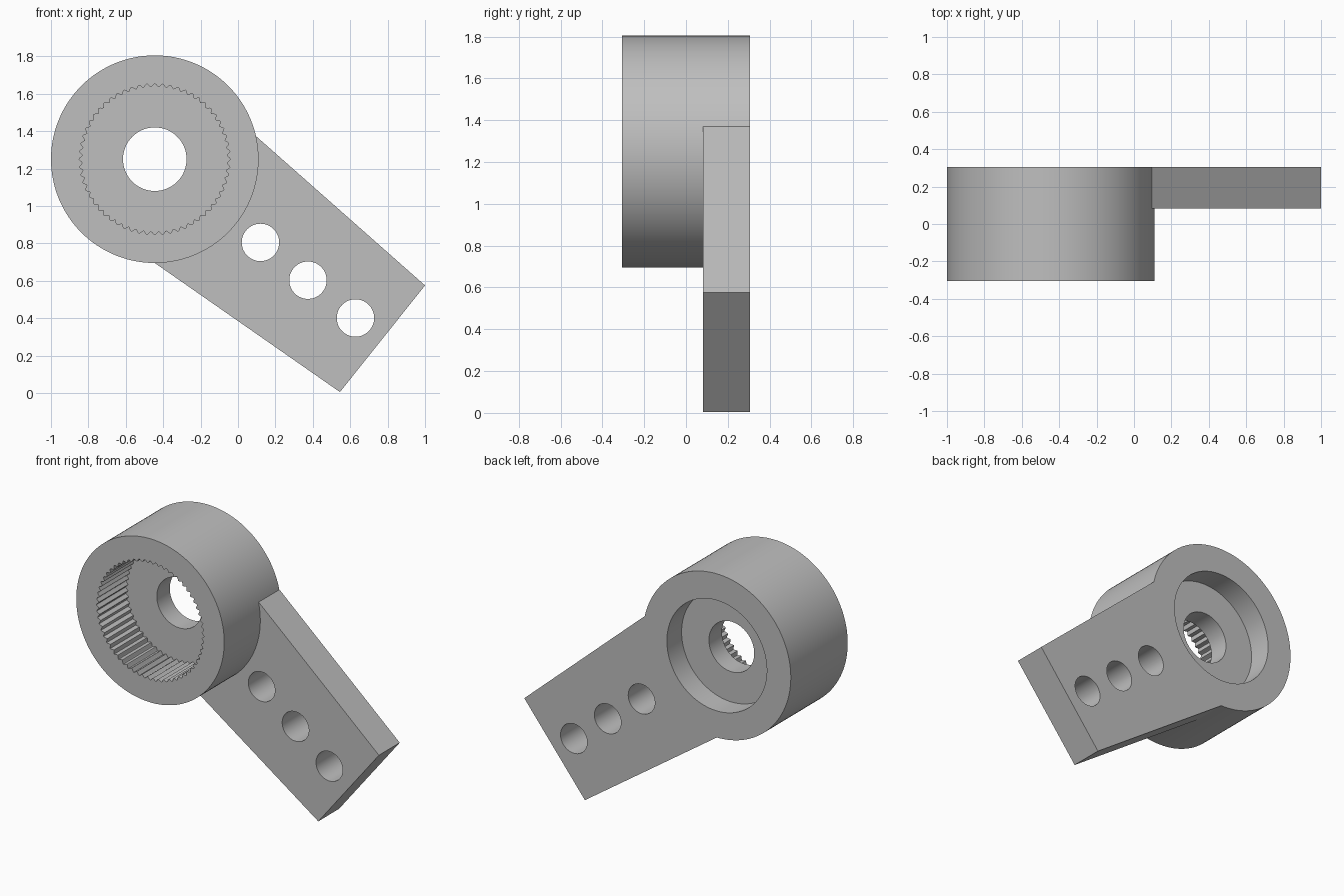
import bpy, bmesh, math

cube = bpy.data.objects.get("Cube")
if cube:
    bpy.data.objects.remove(cube, do_unlink=True)

CX, CZ = -0.445, 1.25         # barrel axis
FRONT, BACK = -0.305, 0.305   # barrel faces
ARM_FRONT = 0.082
OVER = 0.1                    # cutter overshoot

grey = bpy.data.materials.new("plain grey")
colour = (0.52, 0.52, 0.52, 1)
grey.diffuse_color = colour
grey.use_nodes = True
grey.node_tree.nodes["Principled BSDF"].inputs["Base Color"].default_value = colour


def prism(name, outline, y0, y1):
    """Solid made by extruding an x-z outline along y."""
    bm = bmesh.new()
    face = bm.faces.new([bm.verts.new((x, y0, z)) for x, z in outline])
    moved = bmesh.ops.extrude_face_region(bm, geom=[face])["geom"]
    bmesh.ops.translate(bm, vec=(0, y1 - y0, 0),
                        verts=[v for v in moved if isinstance(v, bmesh.types.BMVert)])
    bmesh.ops.recalc_face_normals(bm, faces=bm.faces)
    mesh = bpy.data.meshes.new(name)
    bm.to_mesh(mesh)
    bm.free()
    mesh.materials.append(grey)
    obj = bpy.data.objects.new(name, mesh)
    bpy.context.collection.objects.link(obj)
    return obj


def ring(cx, cz, radius, count=96):
    """Circle outline; radius may be a function of the angle."""
    pts = []
    for i in range(count):
        a = math.tau * i / count
        r = radius(a) if callable(radius) else radius
        pts.append((cx + r * math.cos(a), cz + r * math.sin(a)))
    return pts


def combine(target, tool, operation):
    mod = target.modifiers.new(tool.name, 'BOOLEAN')
    mod.operation = operation
    mod.solver = 'EXACT'
    mod.object = tool
    bpy.context.view_layer.objects.active = target
    bpy.ops.object.modifier_apply(modifier=mod.name)
    bpy.data.objects.remove(tool, do_unlink=True)


# Barrel joined with the flat arm
lever = prism("splined_lever_arm", ring(CX, CZ, 0.555, 128), FRONT, BACK)
arm = prism("arm", [(CX, 0.695), (0.545, 0.005), (1.0, 0.575), (0.1, 1.37), (-0.2, 1.45)],
            ARM_FRONT, BACK)
combine(lever, arm, 'UNION')

# Toothed socket in the front
TEETH = 60
spline = ring(CX, CZ, lambda a: 0.395 + 0.009 * math.cos(TEETH * a), TEETH * 6)
combine(lever, prism("spline_socket", spline, FRONT - OVER, 0.008), 'DIFFERENCE')

# Plain recess in the back and the screw hole through the web
combine(lever, prism("back_recess", ring(CX, CZ, 0.375), 0.147, BACK + OVER), 'DIFFERENCE')
combine(lever, prism("screw_hole", ring(CX, CZ, 0.17, 64), FRONT - OVER, BACK + OVER), 'DIFFERENCE')

# Row of linkage holes along the arm
for i in range(3):
    hole = ring(0.12 + 0.254 * i, 0.805 - 0.202 * i, 0.1, 64)
    combine(lever, prism("linkage_hole", hole, ARM_FRONT - OVER, BACK + OVER), 'DIFFERENCE')

# Smooth round walls, crisp edges
bpy.ops.object.select_all(action='DESELECT')
lever.select_set(True)
bpy.context.view_layer.objects.active = lever
bpy.ops.object.shade_smooth_by_angle(angle=math.radians(25))
